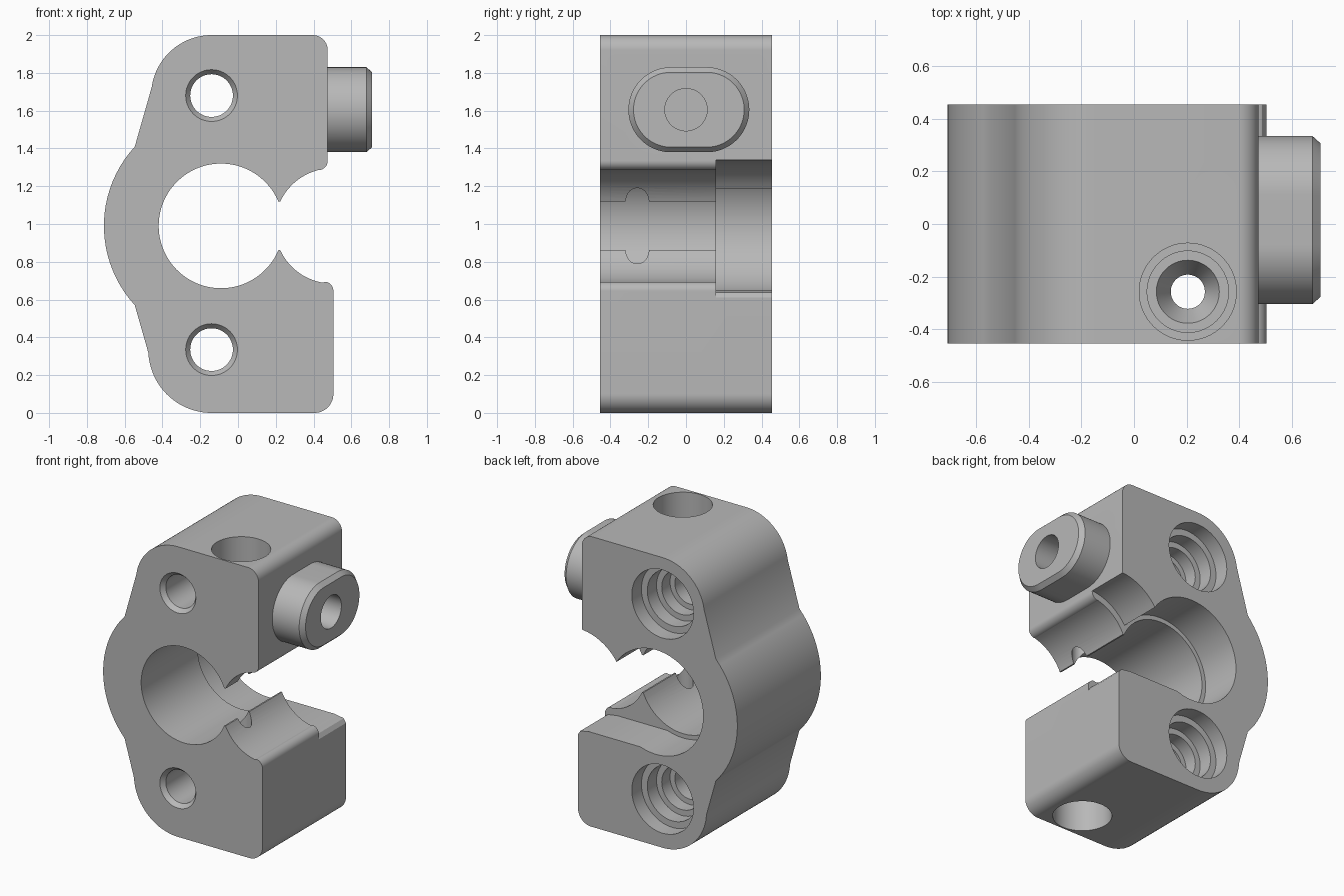
import bpy, bmesh
from math import sin, cos, radians, pi
from mathutils import Matrix, Vector

if "Cube" in bpy.data.objects:
    bpy.data.objects.remove(bpy.data.objects["Cube"])

grey = bpy.data.materials.new("satin grey")
grey.use_nodes = True
grey.diffuse_color = (0.48, 0.48, 0.48, 1)
grey.node_tree.nodes["Principled BSDF"].inputs["Base Color"].default_value = grey.diffuse_color


def make(name, bm):
    bmesh.ops.recalc_face_normals(bm, faces=bm.faces)
    mesh = bpy.data.meshes.new(name)
    bm.to_mesh(mesh)
    bm.free()
    mesh.materials.append(grey)
    obj = bpy.data.objects.new(name, mesh)
    bpy.context.collection.objects.link(obj)
    return obj


def arc(cx, cz, r, a, b):
    n = max(5, int(abs(b - a) / 4))
    angles = [radians(a + (b - a) * i / n) for i in range(n + 1)]
    return [(cx + r * cos(t), cz + r * sin(t)) for t in angles]


def prism(name, outline, y0, y1):
    """Extrude an x-z outline along y."""
    bm = bmesh.new()
    face = bm.faces.new([bm.verts.new((x, y0, z)) for x, z in outline])
    ext = bmesh.ops.extrude_face_region(bm, geom=[face])["geom"]
    bmesh.ops.translate(bm, vec=(0, y1 - y0, 0),
                        verts=[v for v in ext if isinstance(v, bmesh.types.BMVert)])
    return make(name, bm)


def lathe(name, profile, origin, axis, n=64):
    """Stepped round solid: (radius, distance) pairs along an axis."""
    bm = bmesh.new()
    turn = Vector((0, 0, 1)).rotation_difference(Vector(axis)).to_matrix().to_4x4()
    rings = [[bm.verts.new((r * cos(2 * pi * i / n), r * sin(2 * pi * i / n), d))
              for i in range(n)] for r, d in profile]
    for low, high in zip(rings, rings[1:]):
        for i in range(n):
            j = (i + 1) % n
            bm.faces.new((low[i], low[j], high[j], high[i]))
    bm.faces.new(rings[0])
    bm.faces.new(rings[-1])
    bmesh.ops.transform(bm, matrix=Matrix.Translation(origin) @ turn, verts=bm.verts)
    return make(name, bm)


def combine(target, tool, operation="DIFFERENCE"):
    mod = target.modifiers.new("shape", "BOOLEAN")
    mod.operation, mod.solver, mod.object = operation, "EXACT", tool
    bpy.ops.object.select_all(action="DESELECT")
    bpy.context.view_layer.objects.active = target
    target.select_set(True)
    bpy.ops.object.modifier_apply(modifier=mod.name)
    bpy.data.objects.remove(tool)


# Clamp body: open C outline
bore_x, groove_x, mid = -0.09, 0.5, 0.99
outline = (arc(-0.14, 0.335, 0.335, 270, 183)
           + arc(bore_x, mid, 0.62, 222.6, 137.4)
           + arc(-0.14, 1.68, 0.32, 172, 90)
           + arc(0.395, 1.92, 0.08, 90, 0)
           + arc(0.425, 1.335, 0.05, 0, -85)
           + arc(groove_x, mid, 0.305, 103, 155)
           + arc(bore_x, mid, 0.33, 23, 337)
           + arc(groove_x, mid, 0.305, 205, 260)
           + arc(0.455, 0.645, 0.05, 80, 0)
           + arc(0.405, 0.1, 0.1, 0, -90))
body = prism("clamp_body", outline, -0.455, 0.455)

# Side boss: rounded slot shape with a chamfered end
bm = bmesh.new()
rings = []
for x, r in ((0.4, 0.225), (0.68, 0.225), (0.71, 0.198)):
    pts = arc(0.11, 1.605, r, -90, 90) + arc(-0.08, 1.605, r, 90, 270)
    rings.append([bm.verts.new((x, y, z)) for y, z in pts])
for low, high in zip(rings, rings[1:]):
    for i in range(len(low)):
        j = (i + 1) % len(low)
        bm.faces.new((low[i], low[j], high[j], high[i]))
bm.faces.new(rings[0])
bm.faces.new(rings[-1])
combine(body, make("side_boss", bm), "UNION")

# Wider bore, groove and shelf at the back
for x, r in ((bore_x, 0.36), (groove_x, 0.35)):
    combine(body, lathe("back_recess", [(r, 0.16), (r, 0.6)], (x, 0, mid), (0, 1, 0)))
shelf = [(bore_x, mid), (bore_x, 0.65), (0.46, 0.65), (0.487, 0.637),
         (0.505, 0.61), (0.6, 0.6), (0.6, mid)]
combine(body, prism("shelf_cut", shelf, 0.16, 0.6))

# Stepped mounting holes from front to back
steps = [(0.145, -0.465), (0.113, -0.425), (0.113, 0.16), (0.15, 0.16), (0.15, 0.25),
         (0.19, 0.25), (0.19, 0.35), (0.235, 0.35), (0.235, 0.5)]
for z in (0.335, 1.68):
    combine(body, lathe("mount_hole", steps, (-0.14, 0, z), (0, 1, 0)))

# Vertical clamping screw hole, counterbored at both ends
screw = [(0.185, -0.1), (0.185, 0.3), (0.065, 0.3), (0.065, 1.45), (0.12, 1.55),
         (0.155, 1.55), (0.155, 1.65), (0.185, 1.65), (0.185, 2.1)]
combine(body, lathe("screw_hole", screw, (0.205, -0.258, 0), (0, 0, 1)))

# Blind hole in the boss
combine(body, lathe("boss_hole", [(0.112, 0.42), (0.112, 0.8)], (0, 0, 1.605), (1, 0, 0)))

bpy.ops.object.shade_smooth_by_angle(angle=radians(25))
